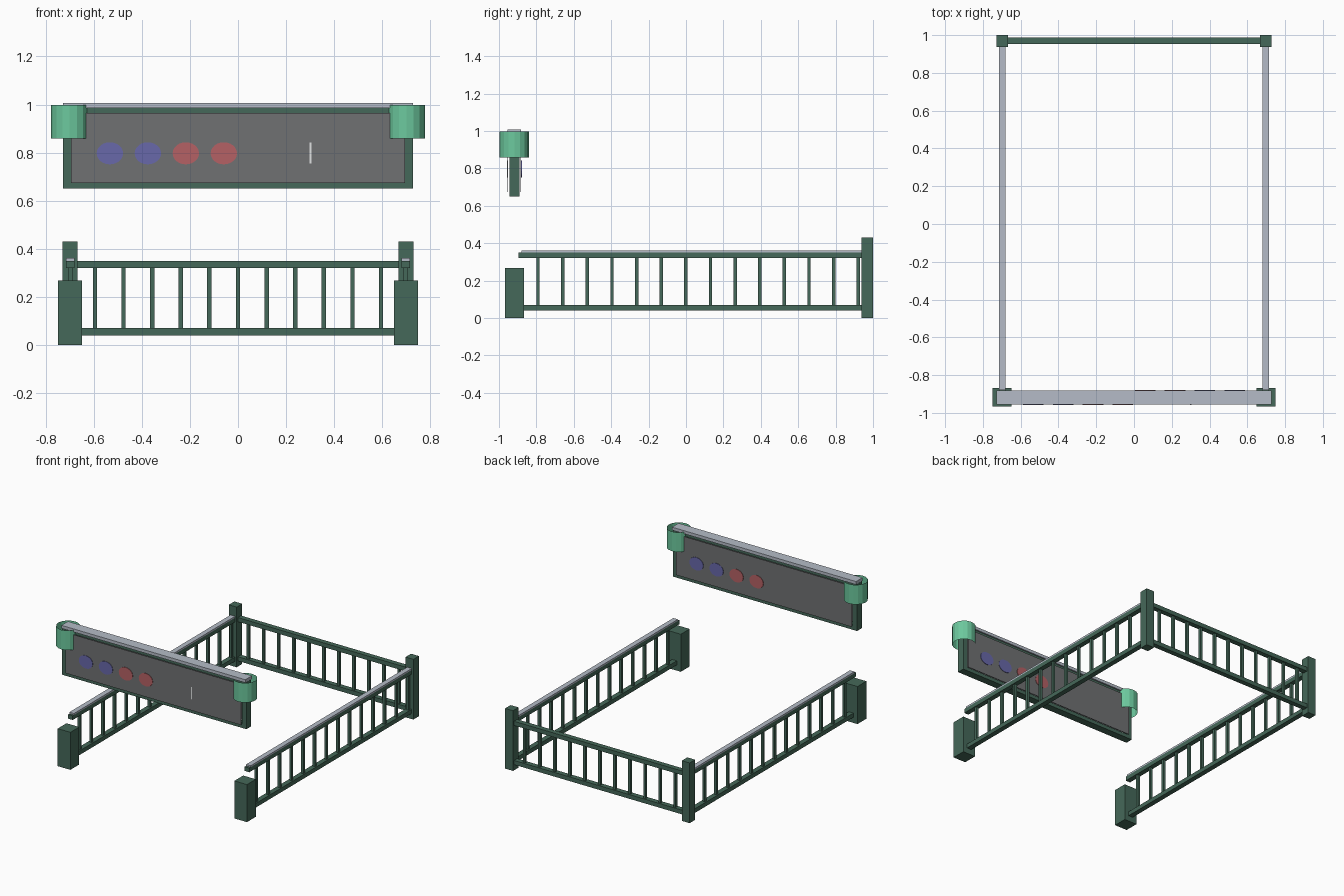
import bpy, bmesh, math
from mathutils import Matrix

cube = bpy.data.objects.get("Cube")
if cube:
    bpy.data.objects.remove(cube, do_unlink=True)


def material(name, r, g, b):
    m = bpy.data.materials.new(name)
    m.use_nodes = True
    m.diffuse_color = (r, g, b, 1)
    m.node_tree.nodes["Principled BSDF"].inputs["Base Color"].default_value = (r, g, b, 1)
    return m


GREEN = material("dark green wood", 0.06, 0.14, 0.10)
MINT = material("mint green", 0.15, 0.58, 0.34)
STEEL = material("pale steel", 0.46, 0.50, 0.57)
GLASS = material("smoked grey", 0.16, 0.165, 0.17)
BLUE = material("muted blue", 0.14, 0.14, 0.40)
RED = material("muted red", 0.46, 0.12, 0.13)
WHITE = material("off white", 0.75, 0.77, 0.77)


def finish(name, bm, mat):
    mesh = bpy.data.meshes.new(name)
    bm.to_mesh(mesh)
    bm.free()
    mesh.materials.append(mat)
    obj = bpy.data.objects.new(name, mesh)
    bpy.context.collection.objects.link(obj)
    return obj


def boxes(name, mat, spans):
    """Boxes in one object, each given as ((x0, x1), (y0, y1), (z0, z1))."""
    bm = bmesh.new()
    for span in spans:
        size = [b - a for a, b in span]
        mid = [(a + b) / 2 for a, b in span]
        bmesh.ops.create_cube(bm, size=1, matrix=Matrix.Translation(mid) @ Matrix.Diagonal((*size, 1)))
    return finish(name, bm, mat)


def around(c, half):
    return (c - half, c + half)


def disc(name, mat, x, y, z, rx, rz):
    bm = bmesh.new()
    turn = Matrix.Rotation(math.pi / 2, 4, "X")
    shape = Matrix.Translation((x, y, z)) @ Matrix.Diagonal((rx, 1, rz, 1)) @ turn
    bmesh.ops.create_cone(bm, cap_ends=True, segments=24, radius1=1, radius2=1,
                          depth=0.004, matrix=shape)
    return finish(name, bm, mat)


def tube(name, mat, x, y, z0, z1, radius):
    bm = bmesh.new()
    bmesh.ops.create_cone(bm, cap_ends=False, segments=16, radius1=radius, radius2=radius,
                          depth=z1 - z0, matrix=Matrix.Translation((x, y, (z0 + z1) / 2)))
    return finish(name, bm, mat)


SIDE_X = 0.698
LOW, HIGH = (0.04, 0.07), (0.32, 0.35)
SIGN_Y = -0.918

# Side fences, posts and sign end tubes, on both sides
for side, s in (("left", 1), ("right", -1)):
    x = s * SIDE_X
    boxes(side + "_front_post", GREEN, [(around(x, 0.05), (-0.967, -0.867), (0, 0.268))])
    boxes(side + "_back_post", GREEN, [(around(x, 0.031), (0.938, 1.0), (0, 0.43))])
    boxes(side + "_fence_rails", GREEN, [
        (around(x, 0.018), (-0.87, 0.94), LOW),
        (around(x, 0.018), (-0.895, 0.94), HIGH)])
    boxes(side + "_fence_cap", STEEL, [(around(x, 0.018), (-0.88, 0.94), (0.35, 0.361))])
    boxes(side + "_fence_balusters", GREEN, [
        (around(x, 0.009), around(-0.791 + i * 0.1317, 0.009), (0.07, 0.32)) for i in range(14)])
    tube(side + "_sign_tube", MINT, s * 0.70, SIGN_Y, 0.858, 0.998, 0.078)

# Back fence
boxes("back_fence_rails", GREEN, [((-0.67, 0.67), around(0.97, 0.018), z) for z in (LOW, HIGH)])
boxes("back_fence_balusters", GREEN, [
    (around(i * 0.119, 0.009), around(0.97, 0.009), (0.07, 0.32)) for i in range(-5, 6)])

# Sign frame and cap
frame_y = around(SIGN_Y, 0.027)
boxes("sign_frame", GREEN, [
    ((-0.728, -0.693), frame_y, (0.65, 0.985)),
    ((0.693, 0.728), frame_y, (0.65, 0.985)),
    ((-0.693, 0.693), frame_y, (0.65, 0.676)),
    ((-0.693, 0.693), frame_y, (0.963, 0.985))])
boxes("sign_cap", STEEL, [((-0.727, 0.727), around(SIGN_Y, 0.037), (0.985, 1.007))])

# Panel sheets with coloured discs, the back a half turn of the front
for face, f in (("front", 1), ("back", -1)):
    boxes("sign_panel_" + face, GLASS, [
        ((-0.694, 0.694), around(SIGN_Y - f * 0.035, 0.002), (0.674, 0.965))])
    for i, mat in enumerate((BLUE, BLUE, RED, RED)):
        disc(f"{face}_disc_{i + 1}", mat, f * (-0.533 + i * 0.158), SIGN_Y - f * 0.038,
             0.797, 0.055, 0.046)

# Slim marker strip on the panel front
boxes("marker_strip", WHITE, [(around(0.301, 0.004), around(SIGN_Y - 0.038, 0.001), (0.755, 0.842))])
